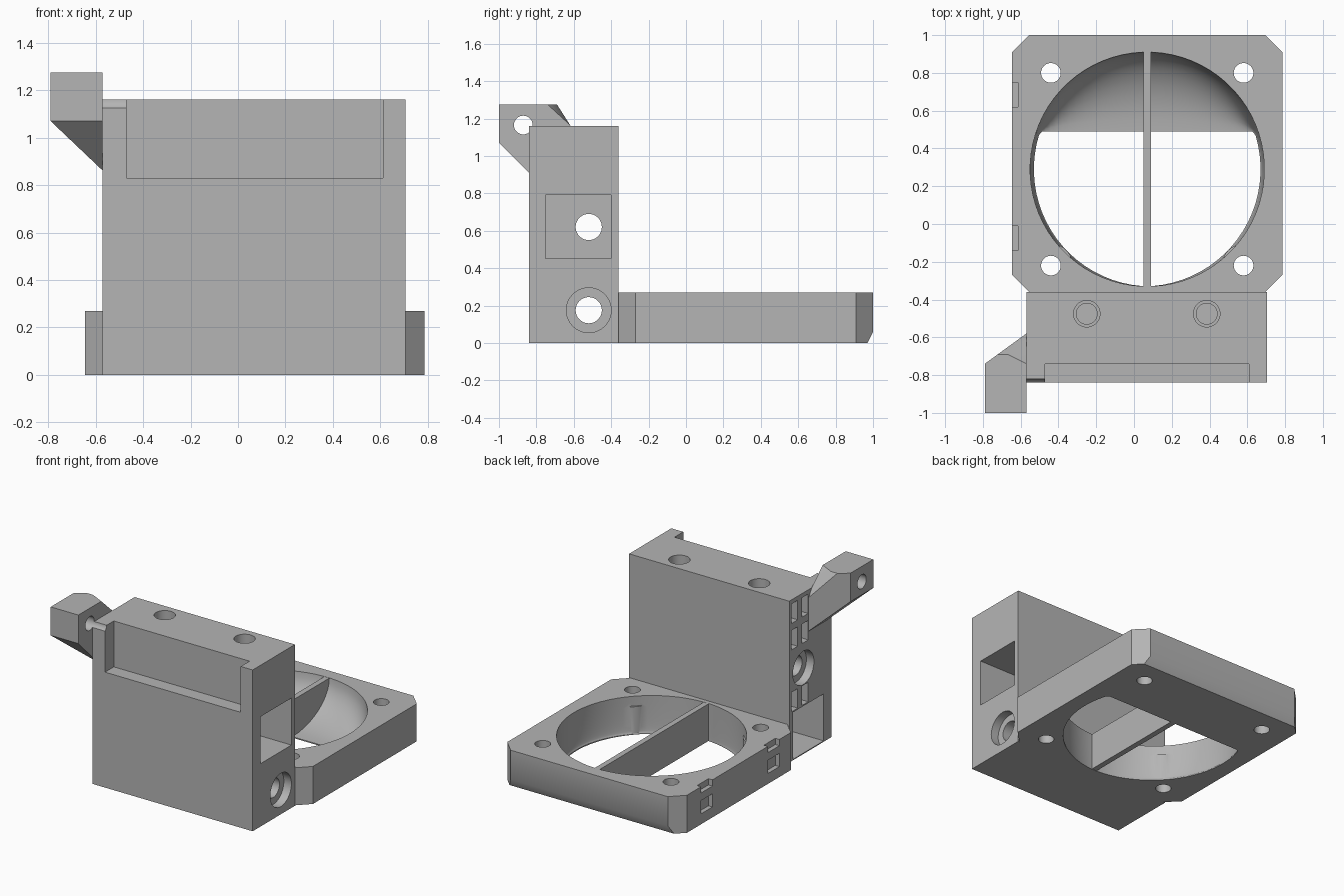
import bpy, bmesh, math
from mathutils import Matrix, Vector

cube = bpy.data.objects.get("Cube")
if cube:
    bpy.data.objects.remove(cube, do_unlink=True)

GREY = (0.46, 0.46, 0.46, 1)
grey = bpy.data.materials.new("plain grey")
grey.use_nodes = True
grey.diffuse_color = GREY
grey.node_tree.nodes["Principled BSDF"].inputs["Base Color"].default_value = GREY


def make(name, bm):
    bmesh.ops.recalc_face_normals(bm, faces=bm.faces)
    mesh = bpy.data.meshes.new(name)
    bm.to_mesh(mesh)
    bm.free()
    mesh.materials.append(grey)
    obj = bpy.data.objects.new(name, mesh)
    bpy.context.collection.objects.link(obj)
    return obj


def box(name, x, y, z):
    bm = bmesh.new()
    bmesh.ops.create_cube(bm, size=1)
    for v in bm.verts:
        v.co = Vector(r[0] if c < 0 else r[1] for c, r in zip(v.co, (x, y, z)))
    return make(name, bm)


def rod(name, axis, start, end, a, b, radius):
    """Cylinder along x at (y, z) = (a, b), or along z at (x, y) = (a, b)."""
    bm = bmesh.new()
    mid = (start + end) / 2
    if axis == "X":
        m = Matrix.Translation((mid, a, b)) @ Matrix.Rotation(math.pi / 2, 4, "Y")
    else:
        m = Matrix.Translation((a, b, mid))
    bmesh.ops.create_cone(bm, cap_ends=True, segments=40, radius1=radius,
                          radius2=radius, depth=end - start, matrix=m)
    return make(name, bm)


def loft(name, rings):
    """Skin a stack of closed rings and cap both ends."""
    bm = bmesh.new()
    rows = [[bm.verts.new(p) for p in ring] for ring in rings]
    n = len(rows[0])
    for low, high in zip(rows, rows[1:]):
        for i in range(n):
            j = (i + 1) % n
            bm.faces.new((low[i], low[j], high[j], high[i]))
    bm.faces.new(rows[0][::-1])
    bm.faces.new(rows[-1])
    return make(name, bm)


def slice_off(obj, point, normal):
    """Remove everything on the normal's side of a plane and close the cut."""
    bm = bmesh.new()
    bm.from_mesh(obj.data)
    bmesh.ops.bisect_plane(bm, geom=bm.verts[:] + bm.edges[:] + bm.faces[:],
                           plane_co=point, plane_no=Vector(normal).normalized(),
                           clear_outer=True)
    bmesh.ops.holes_fill(bm, edges=[e for e in bm.edges if e.is_boundary])
    bmesh.ops.recalc_face_normals(bm, faces=bm.faces)
    bm.to_mesh(obj.data)
    bm.free()


def cut(obj, *cutters):
    for cutter in cutters:
        mod = obj.modifiers.new("cut", "BOOLEAN")
        mod.operation = "DIFFERENCE"
        mod.solver = "EXACT"
        mod.object = cutter
        bpy.context.view_layer.objects.active = obj
        bpy.ops.object.modifier_apply(modifier=mod.name)
        bpy.data.objects.remove(cutter, do_unlink=True)


# Upright block with the front recess
block = box("carriage_block", (-0.57, 0.705), (-0.84, -0.36), (0, 1.16))
cut(block, box("recess", (-0.47, 0.61), (-0.9, -0.74), (0.83, 1.3)))

# Rod channels, each with a round counterbore at one end and a square pocket at the other
ROD_Y = -0.52
for z, bore, pocket in ((0.62, (-0.7, -0.51), (0.3, 0.8)),
                        (0.175, (0.645, 0.8), (-0.7, -0.17))):
    cut(block,
        rod("bore", "X", -0.8, 0.9, ROD_Y, z, 0.07),
        rod("counterbore", "X", *bore, ROD_Y, z, 0.12),
        box("pocket", pocket, (-0.75, -0.4), (z - 0.168, z + 0.17)))

# Blind screw holes in the top
for x in (-0.25, 0.385):
    cut(block, rod("head", "Z", 1.08, 1.3, x, -0.475, 0.07),
        rod("shank", "Z", 0.85, 1.2, x, -0.475, 0.055))

# Small paired slots on the lug side
for y in (-0.455, -0.575):
    for z in (0.99, 0.8, 0.355):
        cut(block, box("slot", (-0.7, -0.49), (y, y + 0.07), (z, z + 0.14)))

# Lug beside the upper front corner, trimmed by sloping planes
lug = box("side_lug", (-0.79, -0.57), (-1, -0.5), (0.8, 1.275))
for point, normal in (((0, -1, 1.07), (0, -1, -1)),
                      ((-0.79, 0, 1.07), (-0.95, 0, -1)),
                      ((-0.79, -0.74, 0), (-0.16, 0.22, 0)),
                      ((0, -0.69, 1.275), (0, 0.11, 0.07)),
                      ((-0.67, -0.69, 1.275), (0.055, 0.11, 0.12))):
    slice_off(lug, point, normal)
for part in (lug, block):
    cut(part, rod("lug_hole", "X", -0.9, -0.4, -0.87, 1.165, 0.05))

# Base plate with chamfered corners
L, R, F, B, C = -0.645, 0.785, -0.36, 1.0, 0.09
outline = [(L + C, F), (R - C, F), (R, F + C), (R, B - C),
           (R - C, B), (L + C, B), (L, B - C), (L, F + C)]
plate = loft("fan_plate", [[(x, y, z) for x, y in outline] for z in (0, 0.27)])
slice_off(plate, (0, 0.97, 0), (0, 2, -1))

# Duct: round at the top, curving to a straight back edge at the bottom
CX, CY, RADIUS, BACK = 0.07, 0.29, 0.62, 0.49


def duct_ring(z, f):
    ring = []
    for i in range(72):
        a = math.tau * (i + 0.5) / 72
        r = RADIUS - 0.02 * f * abs(math.cos(a))
        y = CY + r * math.sin(a)
        ring.append((CX + r * math.cos(a), y + f * (min(y, BACK) - y), z))
    return ring


rings = [duct_ring(-0.1, 1)]
STEPS = 10
for k in range(STEPS + 1):
    a = math.pi / 2 * (1 - k / STEPS)
    rings.append(duct_ring(0.27 - 0.262 * math.sin(a), 1 - math.cos(a)))
rings.append(duct_ring(0.4, 0))
duct = loft("duct", rings)

# Screw holes, with bosses left standing in the duct at the front pair
HOLES_X = (-0.44, 0.58)
for x in HOLES_X:
    cut(duct, rod("boss", "Z", -0.3, 0.2, x, -0.22, 0.115))
cut(plate, duct)
for x in HOLES_X:
    for y in (-0.22, 0.8):
        cut(plate, rod("screw_hole", "Z", -0.1, 0.4, x, y, 0.052))

# Tie slots on the plate side
for y in (-0.14, 0.62):
    for z in ((0.075, 0.17), (0.225, 0.4)):
        cut(plate, box("tie_slot", (-0.8, -0.613), (y, y + 0.13), z))

# Divider across the duct
rib = box("duct_divider", (0.05, 0.09), (-0.345, 0.915), (0.002, 0.269))

for obj in (block, lug, plate, rib):
    bpy.ops.object.select_all(action="DESELECT")
    obj.select_set(True)
    bpy.context.view_layer.objects.active = obj
    bpy.ops.object.shade_smooth_by_angle(angle=math.radians(30))
